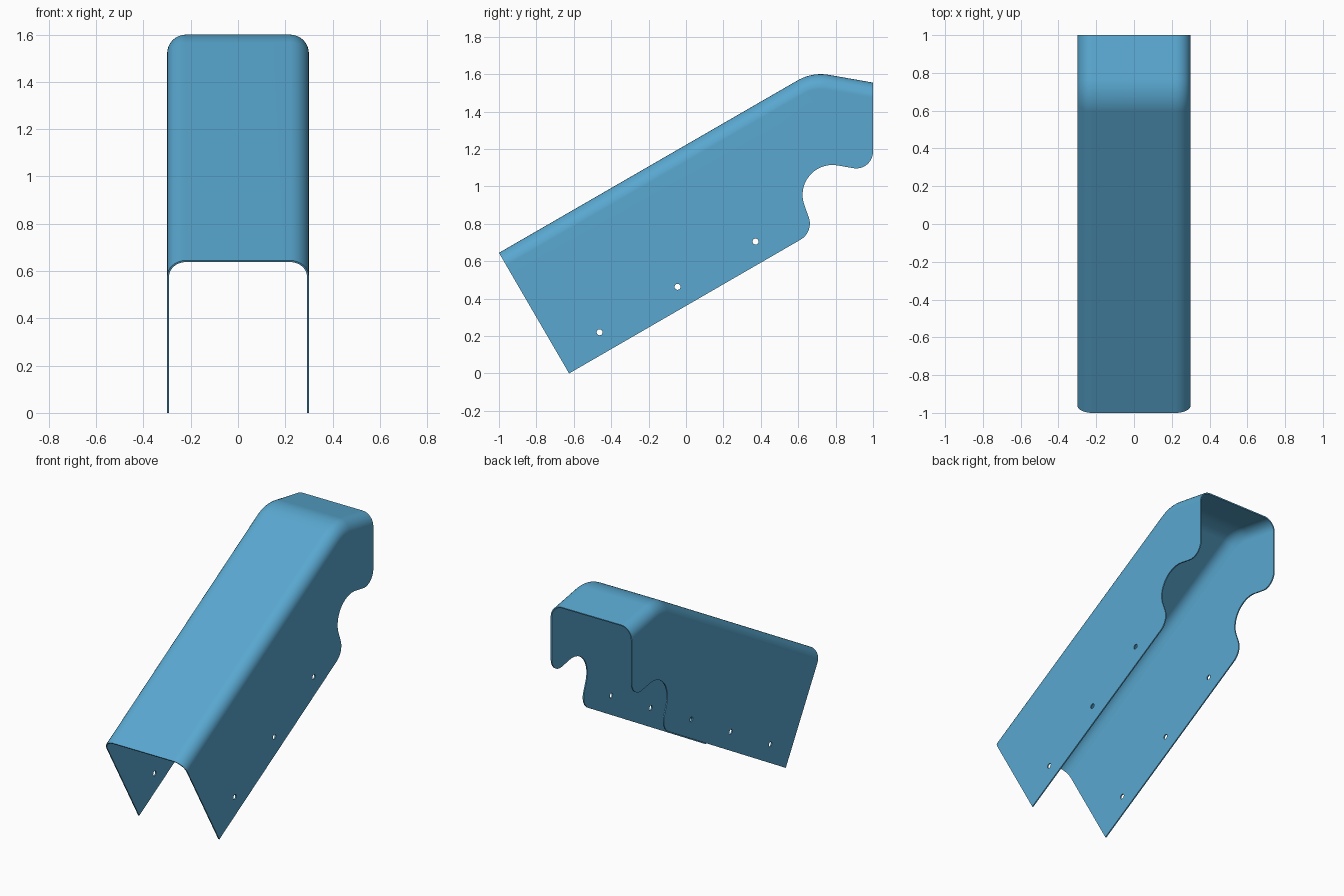
import bpy, bmesh, math
from mathutils import Vector, Matrix

cube = bpy.data.objects.get("Cube")
if cube:
    bpy.data.objects.remove(cube)

HALF_WIDTH = 0.3
EDGE_RADIUS = 0.08
WALL = 0.008
KNEE_RADIUS = 0.25
SLOPE, DROP = math.radians(30), math.radians(10)


def fillet(a, corner, b, radius, steps):
    """Points of the arc that rounds a corner between a and b."""
    a, corner, b = Vector(a), Vector(corner), Vector(b)
    u, v = (a - corner).normalized(), (b - corner).normalized()
    half = u.angle(v) / 2
    start = corner + u * radius / math.tan(half)
    centre = corner + (u + v).normalized() * radius / math.sin(half)
    spoke = start - centre
    turn = math.pi - 2 * half
    if u.x * v.y - u.y * v.x > 0:
        turn = -turn
    return [centre + Matrix.Rotation(turn * i / steps, 2) @ spoke
            for i in range(steps + 1)]


def top_rail(depth):
    """Side line of the roof (y, z), moved inward by depth."""
    front = Vector((-1, 0.645)) + depth * Vector((math.sin(SLOPE), -math.cos(SLOPE)))
    back = Vector((1, 1.555 - depth / math.cos(DROP)))
    bisector = (SLOPE - DROP) / 2
    knee = Vector((0.675, 1.612)) + depth / math.cos((SLOPE + DROP) / 2) * Vector(
        (math.sin(bisector), -math.cos(bisector)))
    return [front, *fillet(front, knee, back, KNEE_RADIUS - depth, 12), back]


def lower_outline():
    """Bottom edge of a side wall with its hooked cut-out, front to back."""
    toe, heel, notch = (-0.625, 0), (0.685, 0.757), (0.538, 1.16)
    tail, top = (1, 1.079), (1, 1.555)
    return [Vector(toe),
            *fillet(toe, heel, notch, 0.1, 12),
            *fillet(heel, notch, tail, 0.16, 20),
            *fillet(notch, tail, top, 0.09, 12)]


# Cover sheet: rounded roof strips with a flat wall on each side
bm = bmesh.new()
sections = []
for side in (1, -1):
    angles = [math.pi / 2 * i / 8 for i in range(9)]
    for a in (angles if side > 0 else reversed(angles)):
        x = side * (HALF_WIDTH - EDGE_RADIUS * (1 - math.cos(a)))
        depth = EDGE_RADIUS * (1 - math.sin(a))
        sections.append([bm.verts.new((x, p.x, p.y)) for p in top_rail(depth)])
for s, t in zip(sections, sections[1:]):
    for i in range(len(s) - 1):
        bm.faces.new((s[i], s[i + 1], t[i + 1], t[i]))
for rail, x in ((sections[0], HALF_WIDTH), (sections[-1], -HALF_WIDTH)):
    lower = [bm.verts.new((x, p.x, p.y)) for p in lower_outline()]
    bm.faces.new(rail + lower[::-1])
bmesh.ops.recalc_face_normals(bm, faces=bm.faces)
bm.faces.ensure_lookup_table()
if bm.faces[0].normal.x + bm.faces[0].normal.z < 0:
    bmesh.ops.reverse_faces(bm, faces=bm.faces)
mesh = bpy.data.meshes.new("channel_cover")
bm.to_mesh(mesh)
bm.free()
cover = bpy.data.objects.new("channel_cover", mesh)
bpy.context.collection.objects.link(cover)

# Blue paint
paint = bpy.data.materials.new("sky_blue_paint")
paint.use_nodes = True
colour = (0.10, 0.39, 0.63, 1)
paint.diffuse_color = colour
paint.node_tree.nodes["Principled BSDF"].inputs["Base Color"].default_value = colour
mesh.materials.append(paint)

# Cutter for the three bolt holes through both walls
bm = bmesh.new()
for y, z in ((-0.462, 0.22), (-0.045, 0.463), (0.372, 0.705)):
    bmesh.ops.create_cone(
        bm, cap_ends=True, segments=20, radius1=0.016, radius2=0.016, depth=1,
        matrix=Matrix.Translation((0, y, z)) @ Matrix.Rotation(math.pi / 2, 4, "Y"))
cut_mesh = bpy.data.meshes.new("bolt_hole_cutter")
bm.to_mesh(cut_mesh)
bm.free()
cutter = bpy.data.objects.new("bolt_hole_cutter", cut_mesh)
bpy.context.collection.objects.link(cutter)
cutter.hide_render = True

# Sheet thickness, holes and smooth shading
bpy.ops.object.select_all(action="DESELECT")
bpy.context.view_layer.objects.active = cover
cover.select_set(True)
solid = cover.modifiers.new("thickness", "SOLIDIFY")
solid.thickness = WALL
solid.offset = -1
solid.use_even_offset = True
holes = cover.modifiers.new("holes", "BOOLEAN")
holes.operation = "DIFFERENCE"
holes.solver = "EXACT"
holes.object = cutter
for name in ("thickness", "holes"):
    bpy.ops.object.modifier_apply(modifier=name)
bpy.data.objects.remove(cutter)
bpy.ops.object.shade_smooth_by_angle(angle=math.radians(35))
weighted = cover.modifiers.new("weighted_normals", "WEIGHTED_NORMAL")
weighted.keep_sharp = True
bpy.ops.object.modifier_apply(modifier="weighted_normals")
